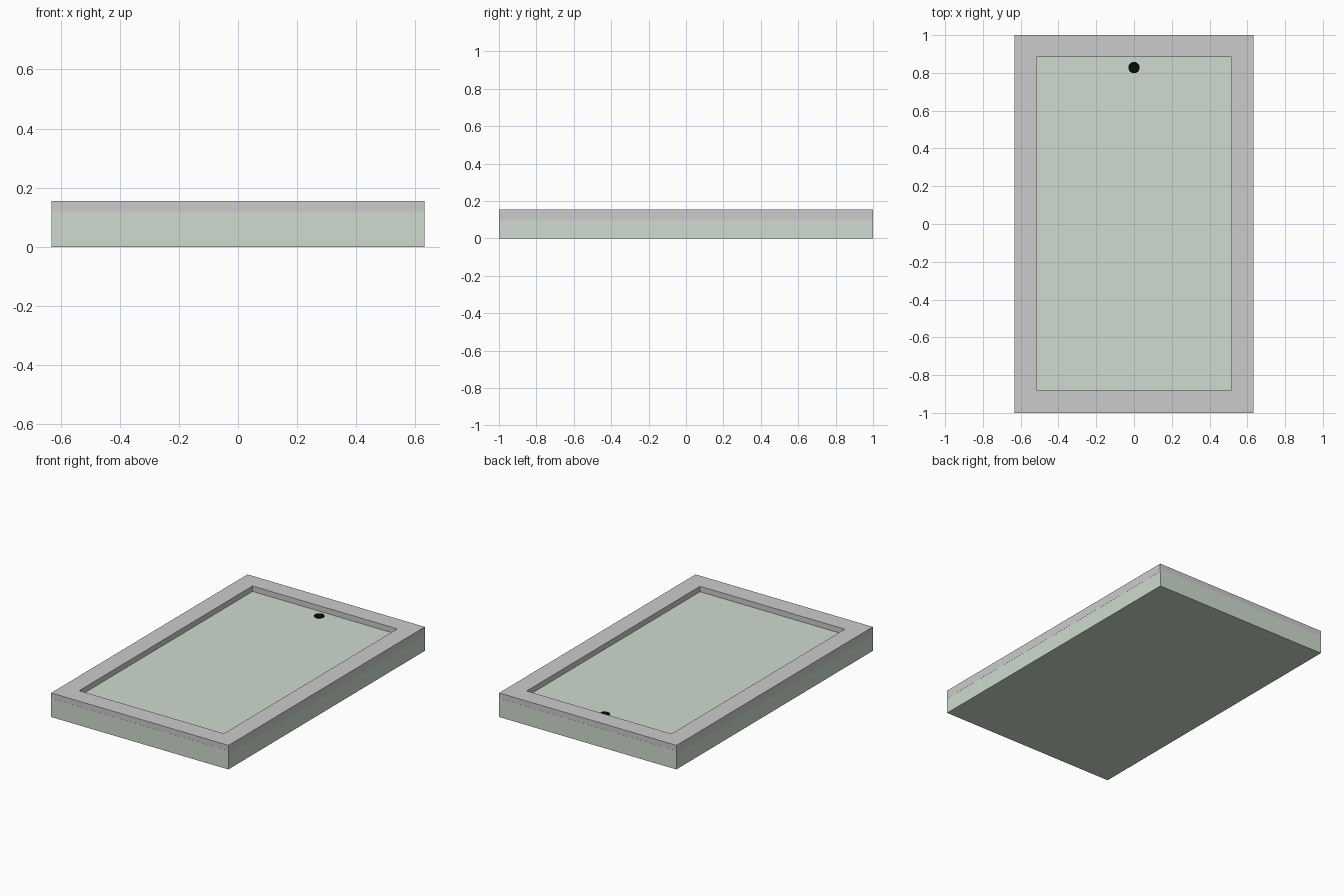
import bpy, bmesh

if "Cube" in bpy.data.objects:
    bpy.data.objects.remove(bpy.data.objects["Cube"])


def material(name, rgb):
    m = bpy.data.materials.new(name)
    m.diffuse_color = (*rgb, 1)
    m.use_nodes = True
    m.node_tree.nodes["Principled BSDF"].inputs["Base Color"].default_value = m.diffuse_color
    return m


def add_object(name, bm, mat=None):
    bmesh.ops.recalc_face_normals(bm, faces=bm.faces)
    me = bpy.data.meshes.new(name)
    bm.to_mesh(me)
    bm.free()
    ob = bpy.data.objects.new(name, me)
    bpy.context.collection.objects.link(ob)
    if mat:
        me.materials.append(mat)
    return ob


def mitred_rail(name, outline, z0, z1):
    """Extrude a flat four-cornered rail outline from z0 up to z1."""
    bm = bmesh.new()
    face = bm.faces.new([bm.verts.new((x, y, z0)) for x, y in outline])
    ext = bmesh.ops.extrude_face_region(bm, geom=[face], use_keep_orig=True)
    verts = [g for g in ext["geom"] if isinstance(g, bmesh.types.BMVert)]
    bmesh.ops.translate(bm, verts=verts, vec=(0, 0, z1 - z0))
    return add_object(name, bm)


X, Y, TOP = 0.632, 1.0, 0.155      # outer half sizes and height
IX, IY0, IY1 = 0.516, -0.88, 0.885  # opening
PANEL = 0.12                       # panel surface height
GAP = 0.0006                       # keeps flush sides from overlapping

# pale green slab
bm = bmesh.new()
bmesh.ops.create_cube(bm, size=1)
bmesh.ops.scale(bm, verts=bm.verts, vec=(2 * (X - GAP), 2 * Y, PANEL))
bmesh.ops.translate(bm, verts=bm.verts, vec=(0, 0, PANEL / 2))
add_object("panel_body", bm, material("pale_green", (0.62, 0.71, 0.62)))

# grey frame: side rails lap over the slab, end rails sit on it
FY = Y - GAP
for side, s in (("left", -1), ("right", 1)):
    mitred_rail(side + "_rail",
                [(s * X, -FY), (s * X, FY), (s * IX, IY1), (s * IX, IY0)],
                0.10, TOP)
for end, y, iy in (("front", -FY, IY0), ("back", FY, IY1)):
    mitred_rail(end + "_rail", [(-X, y), (X, y), (IX, iy), (-IX, iy)],
                0.10, TOP)

# small black disc near the back edge
bm = bmesh.new()
bmesh.ops.create_cone(bm, cap_ends=True, segments=32, radius1=0.03,
                      radius2=0.03, depth=0.01)
bmesh.ops.translate(bm, verts=bm.verts, vec=(0, 0.828, PANEL))
disc = add_object("sensor_disc", bm, material("black", (0.003, 0.003, 0.003)))
